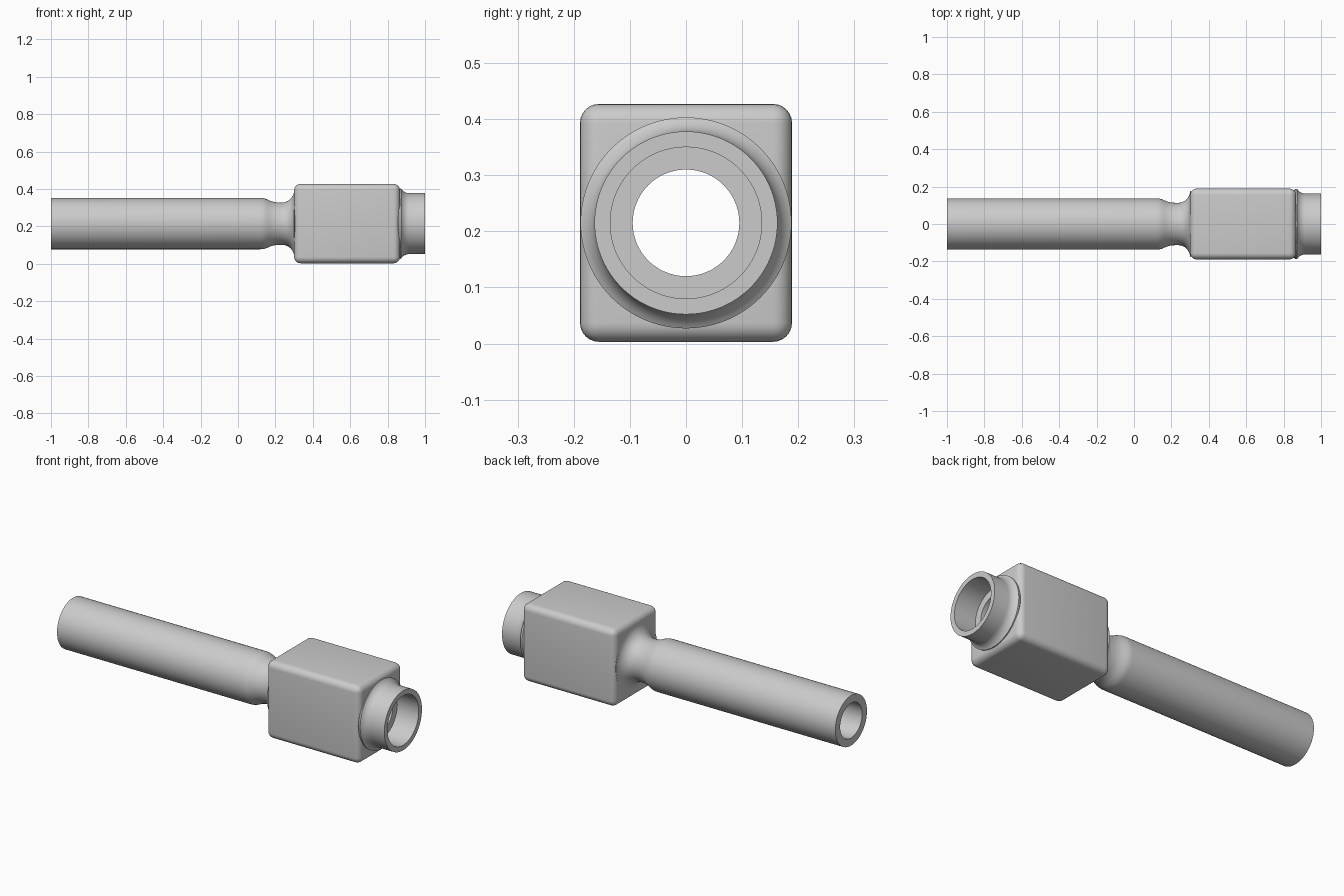
import bpy, bmesh, math
from mathutils import Matrix

cube = bpy.data.objects.get("Cube")
if cube:
    bpy.data.objects.remove(cube, do_unlink=True)

AXIS_Z = 0.215
BORE, SOCKET = 0.095, 0.135
SEGMENTS = 96

metal = bpy.data.materials.new("plain_grey")
metal.use_nodes = True
metal.diffuse_color = (0.6, 0.6, 0.6, 1)
metal.node_tree.nodes["Principled BSDF"].inputs["Base Color"].default_value = (0.6, 0.6, 0.6, 1)


def add_object(name, bm):
    bmesh.ops.recalc_face_normals(bm, faces=bm.faces)
    mesh = bpy.data.meshes.new(name)
    bm.to_mesh(mesh)
    bm.free()
    mesh.materials.append(metal)
    obj = bpy.data.objects.new(name, mesh)
    obj.location.z = AXIS_Z
    bpy.context.collection.objects.link(obj)
    return obj


def activate(obj):
    bpy.ops.object.select_all(action='DESELECT')
    obj.select_set(True)
    bpy.context.view_layer.objects.active = obj


def arc(cx, cr, radius, start, end, steps=8):
    """Points (x, r) along a fillet; angles in degrees."""
    angles = [math.radians(start + (end - start) * i / steps) for i in range(steps + 1)]
    return [(cx + radius * math.cos(a), cr + radius * math.sin(a)) for a in angles]


def revolve(name, profile):
    """Spin a closed (x, r) profile around the long axis."""
    bm = bmesh.new()
    verts = [bm.verts.new((x, 0, r)) for x, r in profile]
    edges = [bm.edges.new((v, verts[(i + 1) % len(verts)])) for i, v in enumerate(verts)]
    bmesh.ops.spin(bm, geom=verts + edges, cent=(0, 0, 0), axis=(1, 0, 0),
                   angle=math.tau, steps=SEGMENTS, use_duplicate=False)
    bmesh.ops.remove_doubles(bm, verts=bm.verts, dist=1e-5)
    return add_object(name, bm)


# Pipe with a narrowed neck flaring into the block
neck = [(0.12, 0.137), (0.135, 0.136), (0.15, 0.132), (0.17, 0.123), (0.185, 0.118), (0.205, 0.114)]
pipe = revolve("pipe_and_neck",
               [(-1, BORE), (-1, 0.137)] + neck
               + arc(0.235, 0.178, 0.065, 270, 360)
               + [(0.33, 0.15), (0.33, BORE)])

# Collar with a fillet at the block and a stepped socket
collar = revolve("collar_and_socket",
                 [(0.82, BORE), (0.82, 0.15), (0.862, 0.187)]
                 + arc(0.915, 0.213, 0.05, 210, 270)
                 + [(1, 0.163), (1, SOCKET), (0.87, SOCKET), (0.87, BORE)])

# Rounded block
bm = bmesh.new()
bmesh.ops.create_cube(bm, size=1)
bmesh.ops.scale(bm, vec=(0.566, 0.378, 0.424), verts=bm.verts)
bmesh.ops.translate(bm, vec=(0.583, 0, 0), verts=bm.verts)
bmesh.ops.bevel(bm, geom=bm.edges[:], offset=0.034, segments=6, profile=0.5, affect='EDGES')
block = add_object("block", bm)

# Passage through the block
bm = bmesh.new()
bmesh.ops.create_cone(bm, cap_ends=True, segments=SEGMENTS, radius1=0.105, radius2=0.105, depth=1,
                      matrix=Matrix.Translation((0.583, 0, 0)) @ Matrix.Rotation(math.pi / 2, 4, 'Y'))
cutter = add_object("passage_cutter", bm)
cutter.hide_render = True
cut = block.modifiers.new("passage", 'BOOLEAN')
cut.operation = 'DIFFERENCE'
cut.solver = 'EXACT'
cut.object = cutter
activate(block)
bpy.ops.object.modifier_apply(modifier=cut.name)
bpy.data.objects.remove(cutter, do_unlink=True)

# Plain bore wall joining the pipe and the socket
liner = revolve("bore_liner", [(0.33, BORE), (0.33, 0.106), (0.82, 0.106), (0.82, BORE)])

for obj in (pipe, collar, block, liner):
    activate(obj)
    bpy.ops.object.shade_smooth_by_angle(angle=math.radians(35))
